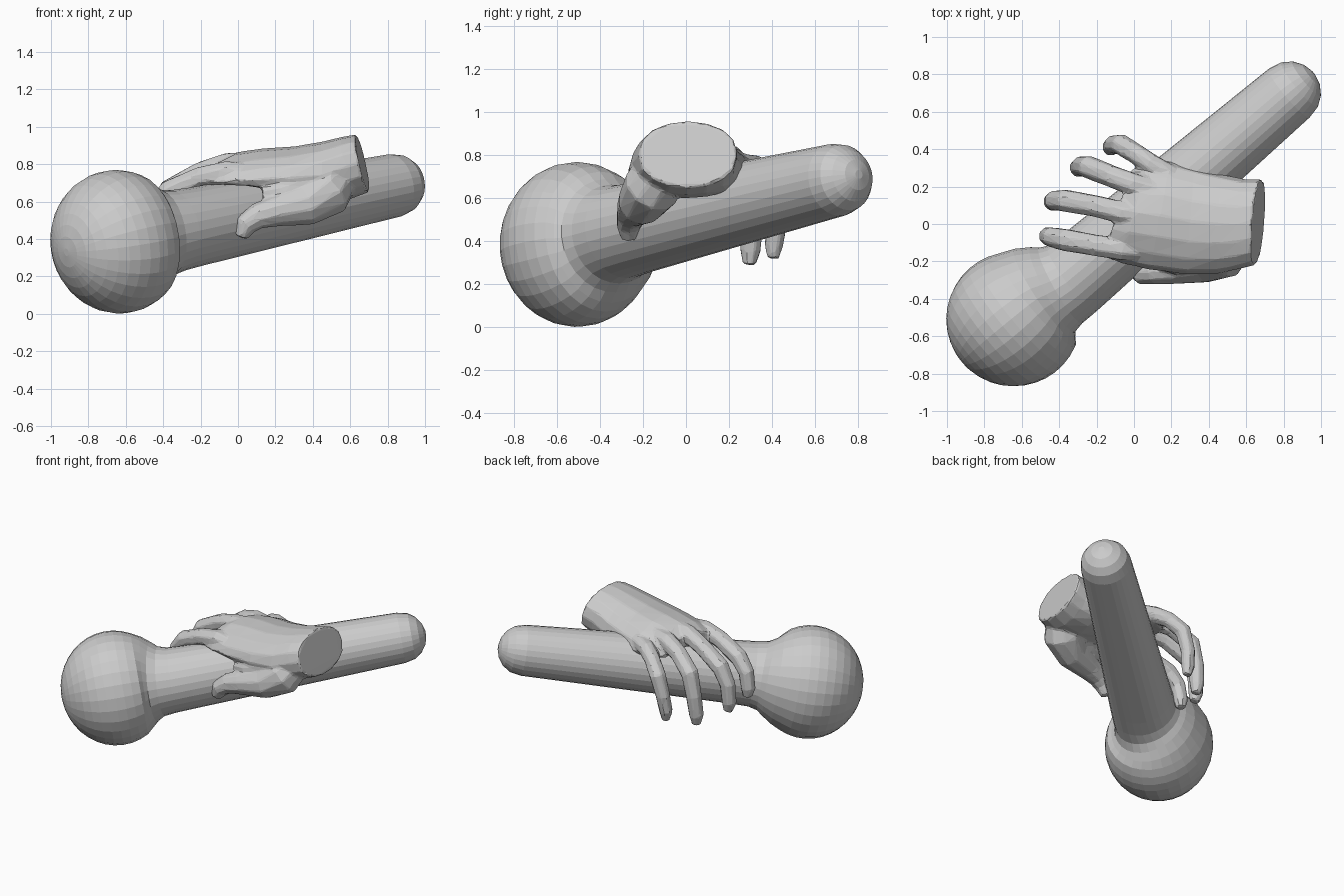
import bpy, bmesh, math
from mathutils import Vector

if "Cube" in bpy.data.objects:
    bpy.data.objects.remove(bpy.data.objects["Cube"])


def skin(name, rings):
    """Loft closed rings of equal length into a capped flat-shaded mesh."""
    bm = bmesh.new()
    loops = [[bm.verts.new(p) for p in ring] for ring in rings]
    n = len(loops[0])
    for a, b in zip(loops, loops[1:]):
        for i in range(n):
            j = (i + 1) % n
            bm.faces.new((a[i], a[j], b[j], b[i]))
    bm.faces.new(loops[0][::-1])
    bm.faces.new(loops[-1])
    bmesh.ops.recalc_face_normals(bm, faces=bm.faces)
    mesh = bpy.data.meshes.new(name)
    bm.to_mesh(mesh)
    bm.free()
    ob = bpy.data.objects.new(name, mesh)
    bpy.context.collection.objects.link(ob)
    return ob


def tube(name, points, radii, sides, tall=None):
    """Tapered tube along a path; rings follow the path direction."""
    pts = [Vector(p) for p in points]
    tall = tall or [1] * len(pts)
    rings = []
    for i, (p, r, h) in enumerate(zip(pts, radii, tall)):
        t = (pts[min(i + 1, len(pts) - 1)] - pts[max(i - 1, 0)]).normalized()
        side = Vector((0, 1, 0))
        side = (side - t * side.dot(t)).normalized()
        up = t.cross(side)
        rings.append([p + r * (math.cos(a) * side + h * math.sin(a) * up)
                      for a in (2 * math.pi * (k + .5) / sides for k in range(sides))])
    return skin(name, rings)


# Club: round head, short neck, tapering shaft with a domed end
head = Vector((-.643, -.508, .385))
tail = Vector((.83, .70, .685))
length = (tail - head).length
axis = (tail - head).normalized()
sag = Vector((.634, -.773, 0))
R, r_end = .36, .17
profile = []  # distance along axis, radius, sideways offset, height factor
for k in range(14):
    a = math.radians(3 + k * 9.5)
    profile.append((-R * math.cos(a), R * math.sin(a), 0, 1.07))
profile += [(.262, .257, .01, 1.04), (.31, .233, .02, 1), (.38, .219, .03, 1), (.5, .213, .03, 1)]
for k in range(1, 13):
    f = k / 12
    profile.append((.5 + (length - .5) * f, .213 + (r_end - .213) * f, .03 * (1 - f), 1))
for d in (25, 45, 65, 83):
    a = math.radians(d)
    profile.append((length + r_end * math.sin(a), r_end * math.cos(a), 0, 1))
tube("club", [head + axis * p[0] + sag * p[2] for p in profile],
     [p[1] for p in profile], 28, [p[3] for p in profile])

# Palm: x, centre y, centre z, half width, half height, x lean by y, by z, edge droop
sections = [(.665, .01, .805, .23, .155, .08, -.22, 0),
            (.58, .00, .78, .24, .165, .06, -.15, .0),
            (.46, .00, .76, .265, .16, .04, -.08, .02),
            (.30, .015, .765, .285, .13, .08, 0, .04),
            (.14, .045, .785, .29, .10, .18, 0, .07),
            (.00, .06, .795, .27, .07, .28, 0, .09),
            (-.09, .06, .77, .23, .045, .32, 0, .07)]
rings = []
for x, cy, cz, hy, hz, ky, kz, droop in sections:
    ring = []
    for k in range(16):
        a = 2 * math.pi * k / 16
        c, s = math.cos(a), math.sin(a)
        y, z = hy * c, hz * math.copysign(abs(s) ** .85, s)
        ring.append((x + ky * y + kz * z, cy + y, cz + z - droop * c * c))
    rings.append(ring)
hand = skin("hand", rings)
parts = [hand]

# Fingers: from inside the palm, over the knuckle, bent down past the shaft
fingers = {
    "index_finger": [(.08, -.14, .745), (-.06, -.135, .757), (-.2, -.115, .73), (-.37, -.085, .655),
                     (-.44, -.07, .57), (-.46, -.065, .46), (-.455, -.06, .40)],
    "middle_finger": [(.08, .04, .81), (-.06, .06, .80), (-.2, .095, .755), (-.37, .125, .66),
                      (-.425, .125, .55), (-.435, .12, .42), (-.425, .12, .355)],
    "ring_finger": [(.14, .17, .79), (.0, .21, .785), (-.12, .255, .745), (-.245, .305, .65),
                    (-.28, .31, .5), (-.295, .3, .36), (-.29, .295, .29)],
    "little_finger": [(.2, .26, .755), (.09, .32, .745), (.01, .375, .71), (-.07, .425, .63),
                      (-.11, .425, .5), (-.125, .41, .385), (-.12, .405, .32)],
}
for name, path in fingers.items():
    size = .92 if name == "little_finger" else 1
    parts.append(tube(name, path, [size * r for r in (.06, .063, .06, .062, .055, .051, .032)], 8))

# Thumb with its fleshy base, and the web towards the index finger
parts.append(tube("thumb",
                  [(.56, -.08, .76), (.48, -.16, .65), (.36, -.21, .58), (.2, -.24, .55),
                   (.1, -.255, .52), (.04, -.265, .475), (.015, -.268, .41)],
                  (.10, .135, .11, .085, .07, .06, .036), 10))
parts.append(tube("thumb_web", [(.5, -.1, .73), (.36, -.17, .68), (.22, -.2, .645), (.13, -.2, .64)],
                  (.11, .10, .075, .045), 10))

# Fuse the hand into one skin and bring it back to broad flat facets
with bpy.context.temp_override(active_object=hand, object=hand, selected_objects=parts,
                               selected_editable_objects=parts):
    bpy.ops.object.join()
fuse = hand.modifiers.new("fuse", 'REMESH')
fuse.mode = 'VOXEL'
fuse.voxel_size = .011
soften = hand.modifiers.new("soften", 'SMOOTH')
soften.iterations = 3
facet = hand.modifiers.new("facet", 'DECIMATE')
facet.ratio = .06
